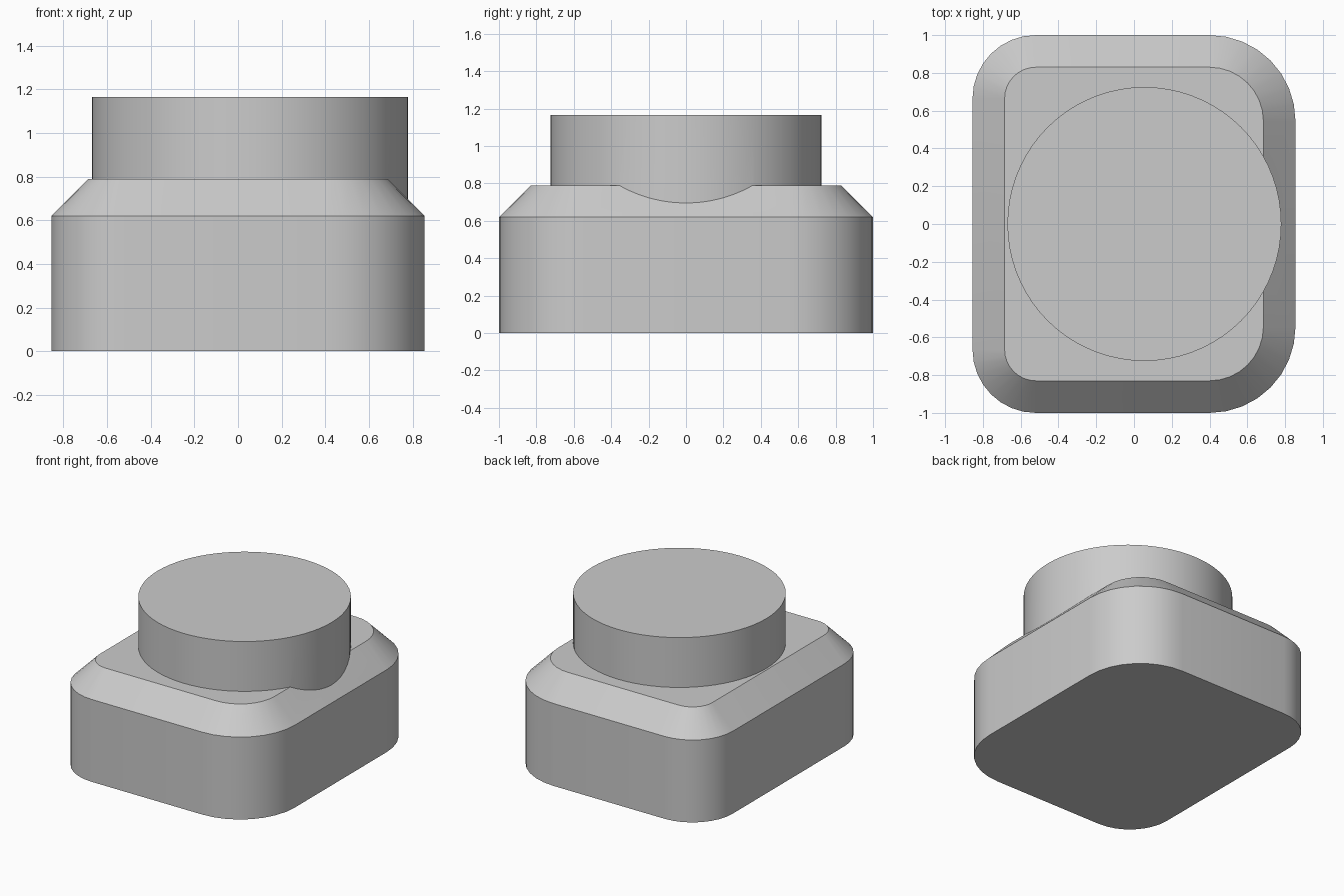
import bpy
import bmesh
from math import cos, sin, pi

cube = bpy.data.objects.get("Cube")
if cube:
    bpy.data.objects.remove(cube, do_unlink=True)

# Single flat colour
grey = bpy.data.materials.new("light_grey")
grey.use_nodes = True
colour = (0.6, 0.6, 0.6, 1)
grey.diffuse_color = colour
grey.node_tree.nodes["Principled BSDF"].inputs["Base Color"].default_value = colour


def outline(inset, steps=8):
    """Rounded rectangle with softer corners on the +x side."""
    points = []
    for i, (sx, sy, r) in enumerate(((1, 1, 0.455), (-1, 1, 0.335),
                                     (-1, -1, 0.335), (1, -1, 0.455))):
        cx, cy = sx * (0.855 - r), sy * (1 - r)
        for k in range(steps + 1):
            a = (i + k / steps) * pi / 2
            points.append((cx + (r - inset) * cos(a), cy + (r - inset) * sin(a)))
    return points


def circle(x, radius, steps=72):
    return [(x + radius * cos(2 * pi * k / steps), radius * sin(2 * pi * k / steps))
            for k in range(steps)]


def loft(name, sections):
    """Closed solid through matching (outline, height) sections."""
    bm = bmesh.new()
    rings = [[bm.verts.new((x, y, z)) for x, y in pts] for pts, z in sections]
    for low, high in zip(rings, rings[1:]):
        n = len(low)
        for i in range(n):
            j = (i + 1) % n
            bm.faces.new((low[i], low[j], high[j], high[i]))
    bm.faces.new(rings[0][::-1])
    bm.faces.new(rings[-1])
    mesh = bpy.data.meshes.new(name)
    bm.to_mesh(mesh)
    bm.free()
    mesh.materials.append(grey)
    obj = bpy.data.objects.new(name, mesh)
    bpy.context.collection.objects.link(obj)
    return obj


# Rounded block with a chamfered shoulder, and an offset round boss
body = loft("chamfered_body", [(outline(0), 0), (outline(0), 0.62),
                               (outline(0.17), 0.79)])
disc = circle(0.055, 0.725)
boss = loft("round_boss", [(disc, 0.5), (disc, 1.165)])

# Fuse the boss into the body so it runs down over the shoulder
union = body.modifiers.new("fuse_boss", "BOOLEAN")
union.operation = "UNION"
union.solver = "EXACT"
union.object = boss
bpy.ops.object.select_all(action="DESELECT")
body.select_set(True)
bpy.context.view_layer.objects.active = body
bpy.ops.object.modifier_apply(modifier=union.name)
bpy.data.objects.remove(boss, do_unlink=True)
bpy.ops.object.shade_smooth_by_angle(angle=pi / 6)
